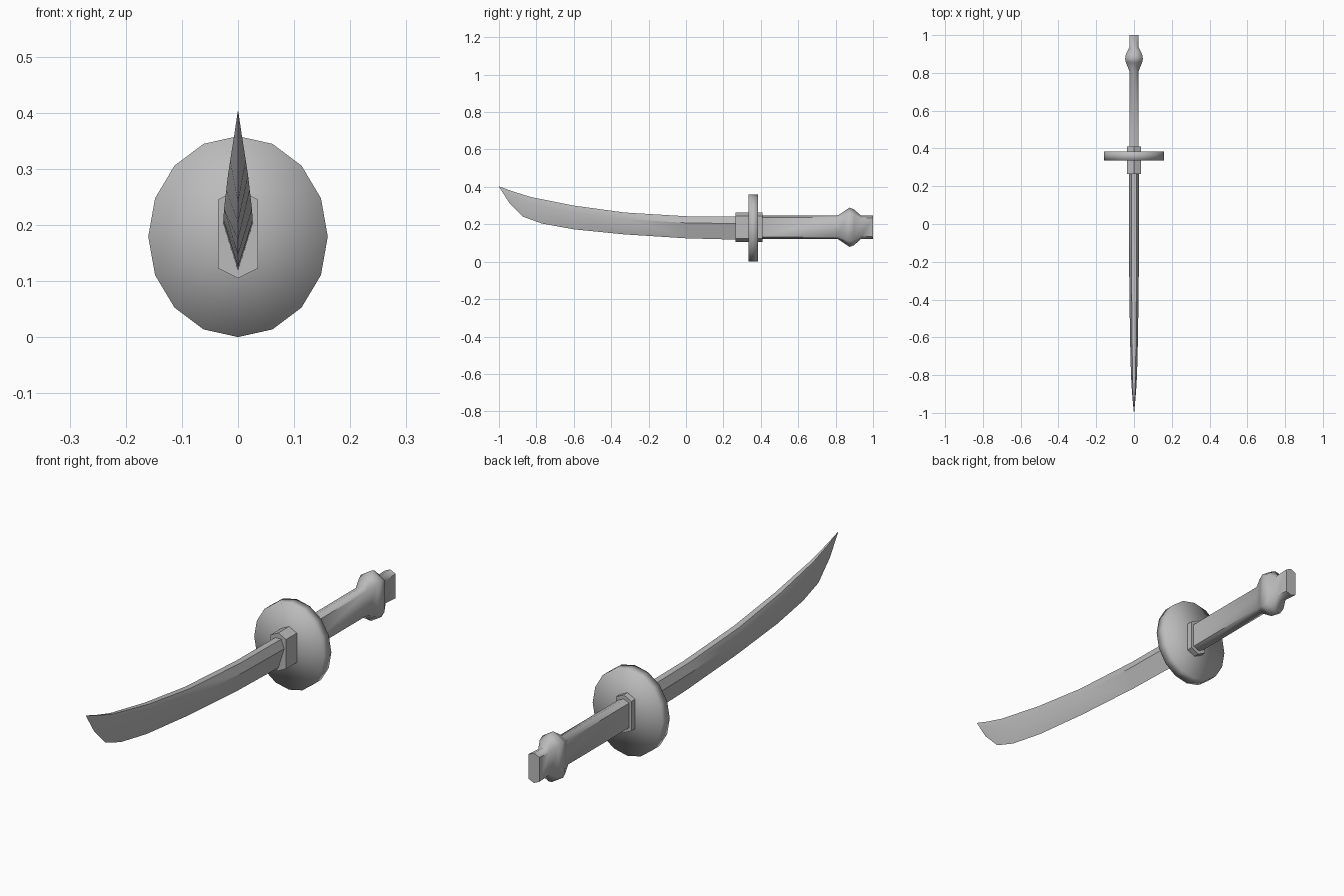
import bpy
import bmesh
import math
from mathutils import Vector

if "Cube" in bpy.data.objects:
    bpy.data.objects.remove(bpy.data.objects["Cube"], do_unlink=True)

# Single plain metal colour
steel = bpy.data.materials.new("plain_grey")
steel.use_nodes = True
grey = (0.5, 0.5, 0.5, 1)
steel.diffuse_color = grey
steel.node_tree.nodes["Principled BSDF"].inputs["Base Color"].default_value = grey


def loft(name, rings, angle=None, fan=False):
    """Skin a list of equal-length rings and close both ends."""
    bm = bmesh.new()
    loops = [[bm.verts.new(p) for p in ring] for ring in rings]
    for a, b in zip(loops, loops[1:]):
        for i in range(len(a)):
            j = (i + 1) % len(a)
            bm.faces.new((a[i], a[j], b[j], b[i]))
    for loop in (loops[0], loops[-1]):
        cap = bm.faces.new(loop)
        if fan:
            bmesh.ops.poke(bm, faces=[cap])
    bmesh.ops.recalc_face_normals(bm, faces=bm.faces)
    mesh = bpy.data.meshes.new(name)
    bm.to_mesh(mesh)
    bm.free()
    mesh.materials.append(steel)
    obj = bpy.data.objects.new(name, mesh)
    bpy.context.collection.objects.link(obj)
    bpy.ops.object.select_all(action='DESELECT')
    obj.select_set(True)
    bpy.context.view_layer.objects.active = obj
    if angle is None:
        bpy.ops.object.shade_smooth()
    else:
        bpy.ops.object.shade_smooth_by_angle(angle=math.radians(angle))
    return obj


def hexagon(y, half_w, half_h, shoulder, mid):
    """Tall six-sided section with ridges at top and bottom."""
    s = half_h - shoulder
    outline = [(0, -half_h), (half_w, -s), (half_w, s),
               (0, half_h), (-half_w, s), (-half_w, -s)]
    return [(x, y, mid + z) for x, z in outline]


# Curved blade: spine y, z, edge y, z, half width
stations = [
    (0.30, 0.240, 0.30, 0.117, 0.027),
    (0.00, 0.243, 0.00, 0.125, 0.026),
    (-0.33, 0.263, -0.33, 0.146, 0.025),
    (-0.60, 0.300, -0.60, 0.173, 0.021),
    (-0.72, 0.324, -0.77, 0.204, 0.018),
    (-0.83, 0.346, -0.87, 0.240, 0.014),
    (-0.93, 0.377, -0.945, 0.315, 0.007),
    (-1.00, 0.403, -0.998, 0.398, 0.0006),
]
blade_rings = []
for ty, tz, by, bz, w in stations:
    spine, edge = Vector((0, ty, tz)), Vector((0, by, bz))
    ring = []
    for side, t in ((0, 0), (1, 0.7), (0.5, 1), (-0.5, 1), (-1, 0.7)):
        p = edge.lerp(spine, t)
        p.x = side * w
        ring.append(p)
    blade_rings.append(ring)
loft("blade", blade_rings, 35)

# Collar passing through the guard
loft("collar", [hexagon(y, 0.036, 0.079, 0.018, 0.184) for y in (0.265, 0.41)], 50)

# Sixteen-sided oval guard
guard_rings = []
for y in (0.335, 0.385):
    angles = [math.tau * i / 16 for i in range(16)]
    guard_rings.append([(0.16 * math.cos(a), y, 0.179 + 0.179 * math.sin(a)) for a in angles])
loft("guard", guard_rings, fan=True)

# Grip with a swollen pommel and short end stub
grip = [(0.40, 0.025, 0.062, 0.011), (0.81, 0.025, 0.062, 0.011),
        (0.855, 0.043, 0.092, 0.025), (0.875, 0.047, 0.105, 0.03),
        (0.90, 0.043, 0.095, 0.028), (0.935, 0.025, 0.062, 0.015),
        (1.00, 0.025, 0.062, 0.011)]
loft("grip", [hexagon(y, w, h, s, 0.184) for y, w, h, s in grip], 60)
